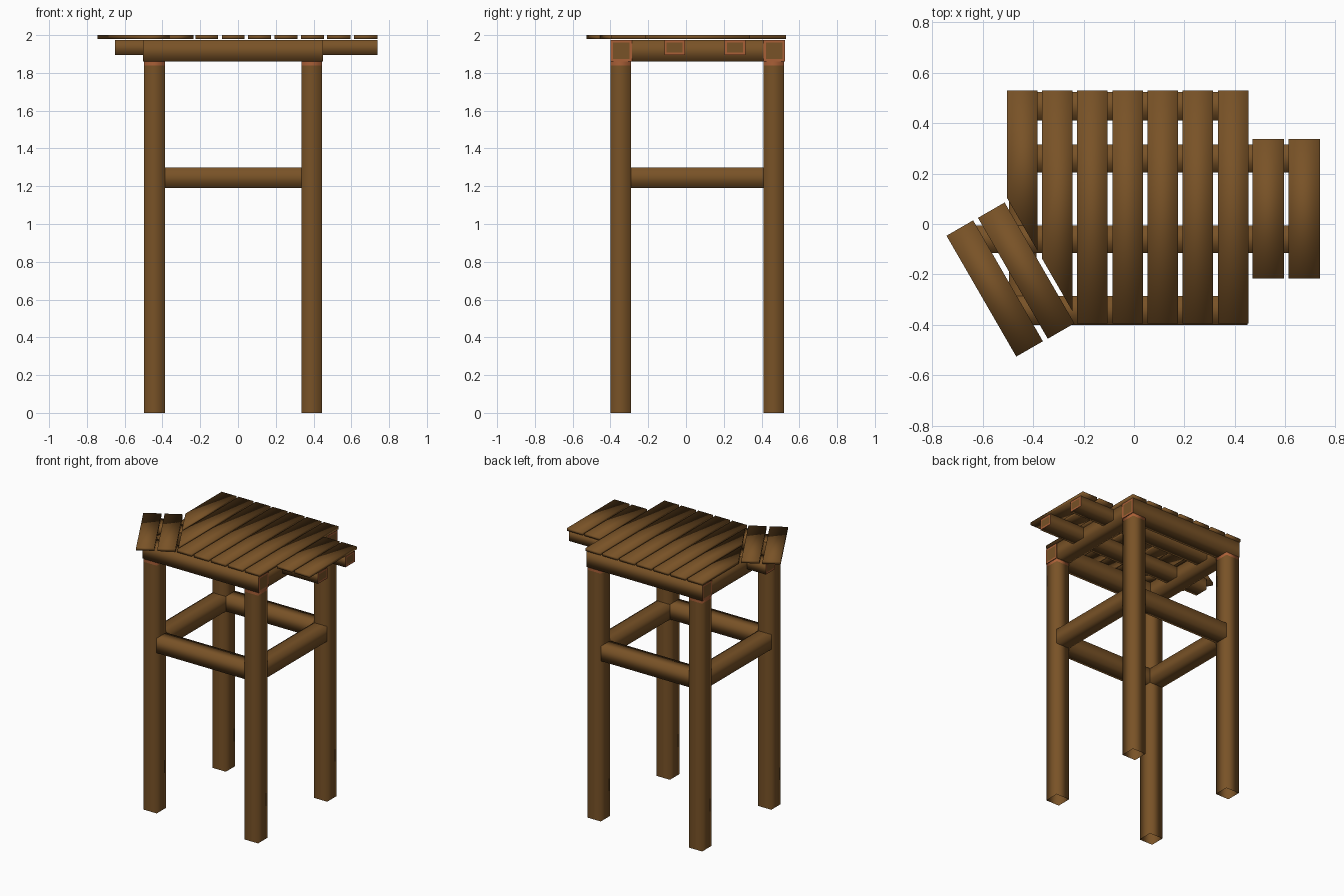
import bpy, bmesh
from math import radians
from mathutils import Matrix, Vector

cube = bpy.data.objects.get("Cube")
if cube:
    bpy.data.objects.remove(cube, do_unlink=True)


def material(name, rgb):
    m = bpy.data.materials.new(name)
    m.use_nodes = True
    m.diffuse_color = (*rgb, 1)
    bsdf = m.node_tree.nodes["Principled BSDF"]
    bsdf.inputs["Base Color"].default_value = (*rgb, 1)
    bsdf.inputs["Roughness"].default_value = 0.9
    return m


WOOD = material("brown wood", (0.19, 0.085, 0.02))
GRAIN = material("orange end grain", (0.40, 0.115, 0.038))


def box(x, y, z):
    """Box from three (low, high) ranges."""
    bm = bmesh.new()
    bmesh.ops.create_cube(bm, size=1)
    for v in bm.verts:
        v.co = Vector([sum(r) / 2 + c * (r[1] - r[0]) for r, c in zip((x, y, z), v.co)])
    for f in bm.faces:
        f.smooth = True
    bm.normal_update()
    return bm


def cut(bm, point, normal, clear=False):
    geom = bm.verts[:] + bm.edges[:] + bm.faces[:]
    bmesh.ops.bisect_plane(bm, geom=geom, plane_co=point, plane_no=normal, clear_outer=clear)
    if clear:
        bmesh.ops.holes_fill(bm, edges=[e for e in bm.edges if e.is_boundary])
        for f in bm.faces:
            f.smooth = True
    bm.normal_update()


def finish(bm, name):
    mesh = bpy.data.meshes.new(name)
    bmesh.ops.recalc_face_normals(bm, faces=bm.faces[:])
    bm.to_mesh(mesh)
    bm.free()
    mesh.materials.append(WOOD)
    mesh.materials.append(GRAIN)
    obj = bpy.data.objects.new(name, mesh)
    bpy.context.collection.objects.link(obj)
    return obj


def beam(name, x, y, z, axis, grain=False):
    """Rounded-looking beam with flat ends, optionally rimmed with end grain."""
    bm = box(x, y, z)
    ends = [f for f in bm.faces if abs(f.normal[axis]) > 0.9]
    for f in ends:
        f.smooth = False
    if grain:
        rim = bmesh.ops.inset_individual(bm, faces=ends, thickness=0.013, use_even_offset=True)
        for f in rim["faces"]:
            f.material_index = 1
            f.smooth = False
    return finish(bm, name)


X_SIDES = {"right": (-0.497, -0.387), "left": (0.335, 0.445)}
Y_SIDES = {"front": (-0.40, -0.29), "back": (0.41, 0.52)}
INNER_X, INNER_Y = (-0.387, 0.335), (-0.29, 0.41)
RAIL_Z, FRAME_Z, JOIST_Z, SLAT_Z = (1.19, 1.30), (1.86, 1.974), (1.895, 1.975), (1.979, 2.0)

# Legs: open at the foot, with a pale band at the top
for xn, x in X_SIDES.items():
    for yn, y in Y_SIDES.items():
        bm = box(x, y, (0, 1.86))
        bmesh.ops.delete(bm, geom=[f for f in bm.faces if f.normal.z < -0.9], context='FACES_ONLY')
        cut(bm, (0, 0, 1.838), (0, 0, 1))
        for f in bm.faces:
            if f.calc_center_median().z > 1.84:
                f.material_index = 1
            if abs(f.normal.z) > 0.9:
                f.smooth = False
        finish(bm, f"{yn}_{xn}_leg")

# Stretchers and top frame
for n, y in Y_SIDES.items():
    beam(f"{n}_stretcher", INNER_X, y, RAIL_Z, 0)
    beam(f"{n}_frame_beam", (-0.502, 0.45), (y[0], y[1] + 0.004), FRAME_Z, 0, True)
for n, x in X_SIDES.items():
    beam(f"{n}_stretcher", x, INNER_Y, RAIL_Z, 1)
    beam(f"{n}_frame_beam", x, INNER_Y, FRAME_Z, 1)

# Joists carrying the side extensions
beam("front_joist", (-0.652, 0.738), (-0.115, -0.005), JOIST_Z, 0, True)
beam("back_joist", (-0.40, 0.738), (0.205, 0.315), JOIST_Z, 0, True)

# Main deck slats, trimmed along the slanted platform
slant = Matrix.Rotation(radians(30), 3, 'Z')
for i in range(7):
    x0 = -0.505 + i * 0.1397
    bm = box((x0, x0 + 0.121), (-0.395, 0.53), SLAT_Z)
    if i < 2:
        cut(bm, (-0.505, 0.105, 2), slant @ Vector((-1, 0, 0)), True)
    finish(bm, f"deck_slat_{i + 1}")

# Left extension slats
for i, x0 in enumerate((0.47, 0.614)):
    finish(box((x0, x0 + 0.125), (-0.217, 0.338), SLAT_Z), f"extension_slat_{i + 1}")

# Slanted slats on the front right corner
for i, (cx, cy) in enumerate(((-0.428, -0.185), (-0.553, -0.256))):
    bm = box((-0.061, 0.061), (-0.277, 0.277), SLAT_Z)
    bmesh.ops.rotate(bm, verts=bm.verts[:], cent=(0, 0, 0), matrix=slant)
    bmesh.ops.translate(bm, verts=bm.verts[:], vec=(cx, cy, 0))
    finish(bm, f"slanted_slat_{i + 1}")
